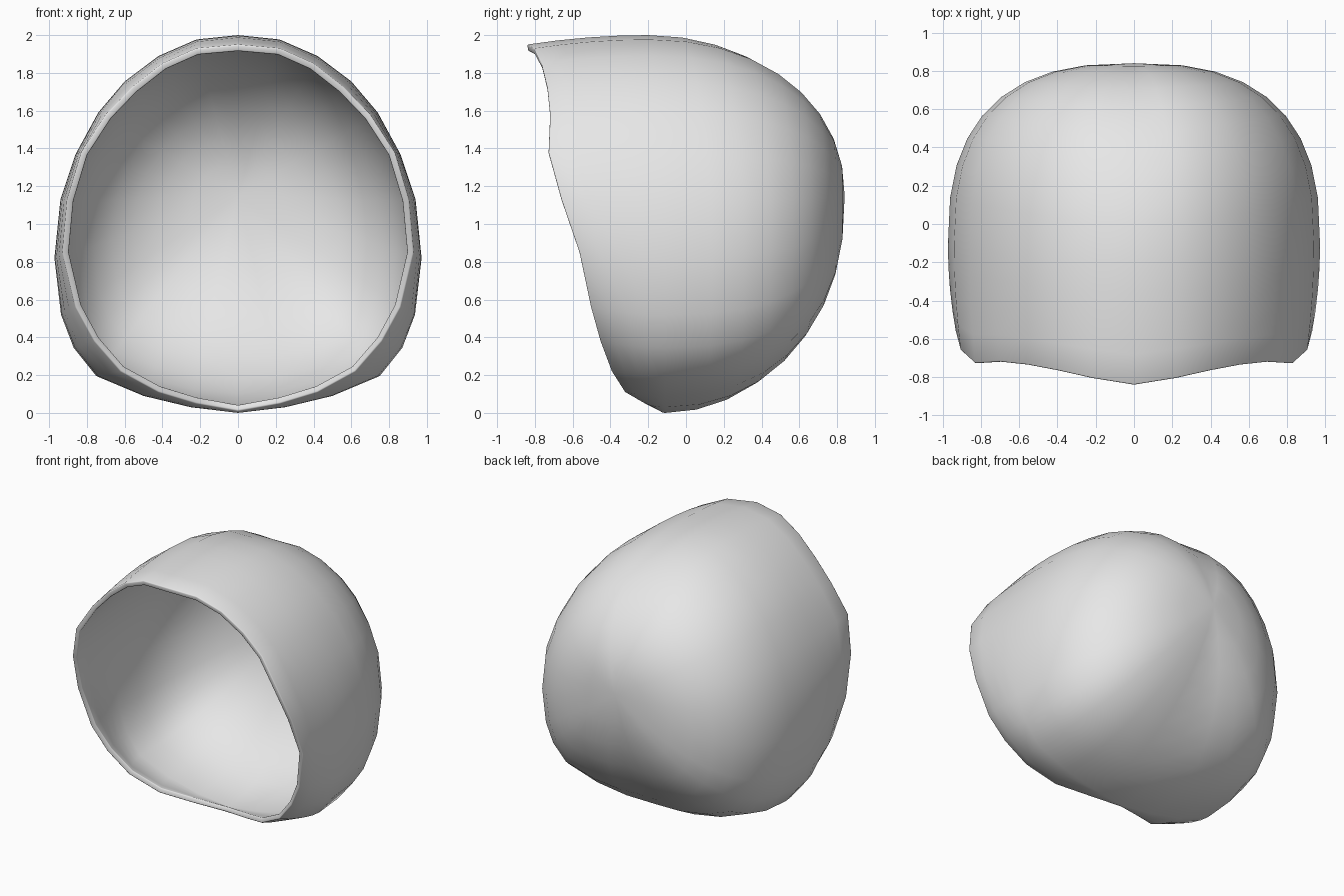
import bpy, bmesh, math

if "Cube" in bpy.data.objects:
    bpy.data.objects.remove(bpy.data.objects["Cube"])

# Half outlines from top to bottom: widest section (x, z) and front rim (x, y, z)
WIDEST = [(0, 2.0), (.22, 1.977), (.42, 1.89), (.6, 1.755), (.74, 1.59), (.86, 1.37), (.94, 1.13),
          (.972, .82), (.937, .52), (.87, .345), (.75, .195), (.5, .09), (.25, .03), (0, .0)]
RIM = [(0, -.84, 1.95), (.22, -.805, 1.93), (.4, -.765, 1.85), (.56, -.735, 1.725), (.7, -.72, 1.58),
       (.83, -.728, 1.38), (.905, -.66, 1.13), (.93, -.565, .85), (.86, -.505, .56), (.76, -.455, .38),
       (.62, -.395, .22), (.42, -.325, .11), (.22, -.22, .05), (0, -.14, .012)]
BACK_Y, BACK_Z = .84, 1.15
FRONT_STEPS, BACK_STEPS = 4, 9


def meridian(rim, wide, side):
    """Points from the rim over the widest section towards the back pole."""
    (rx, ry, rz), (wx, wz) = rim, wide
    y0 = -.2 if wz > 1.95 else -.11
    y0 = -.11 - .09 * max(0, (wz - 1.2) / .8)
    pts = []
    # flared front part
    for i in range(FRONT_STEPS):
        u = 1 - i / FRONT_STEPS
        k = 1 - u * u
        pts.append((side * (rx + (wx - rx) * k), y0 + (ry - y0) * u, rz + (wz - rz) * k))
    # rounded back part, squarer at the sides
    n = 2 + .6 * wx / .97
    for i in range(BACK_STEPS):
        t = i / BACK_STEPS * math.pi / 2
        c, s = math.cos(t) ** (2 / n), math.sin(t) ** (2 / n)
        pts.append((side * wx * c, y0 + (BACK_Y - y0) * s, BACK_Z + (wz - BACK_Z) * c))
    return pts


# Outer skin of the shell
columns = [meridian(r, w, 1) for r, w in zip(RIM, WIDEST)]
columns += [meridian(r, w, -1) for r, w in list(zip(RIM, WIDEST))[-2:0:-1]]
bm = bmesh.new()
cols = [[bm.verts.new(p) for p in c] for c in columns]
pole = bm.verts.new((0, BACK_Y, BACK_Z))
for a, b in zip(cols, cols[1:] + cols[:1]):
    for i in range(len(a) - 1):
        bm.faces.new((a[i], a[i + 1], b[i + 1], b[i]))
    bm.faces.new((a[-1], pole, b[-1]))
bmesh.ops.recalc_face_normals(bm, faces=bm.faces)
# The skin is open, so make sure the pole normal points backwards
bm.normal_update()
if pole.normal.y < 0:
    bmesh.ops.reverse_faces(bm, faces=bm.faces)

mesh = bpy.data.meshes.new("hood_shell")
bm.to_mesh(mesh)
bm.free()
shell = bpy.data.objects.new("hood_shell", mesh)
bpy.context.collection.objects.link(shell)

mat = bpy.data.materials.new("light_grey")
mat.diffuse_color = (.8, .8, .8, 1)
mat.use_nodes = True
mat.node_tree.nodes["Principled BSDF"].inputs["Base Color"].default_value = mat.diffuse_color
mesh.materials.append(mat)

# Wall thickness with a softened rim
solid = shell.modifiers.new("wall", 'SOLIDIFY')
solid.thickness = .035
solid.offset = -1
bevel = shell.modifiers.new("soft_rim", 'BEVEL')
bevel.width = .012
bevel.segments = 2
bevel.limit_method = 'ANGLE'
bevel.angle_limit = math.radians(50)

bpy.context.view_layer.objects.active = shell
shell.select_set(True)
bpy.ops.object.shade_smooth_by_angle(angle=math.radians(60))
